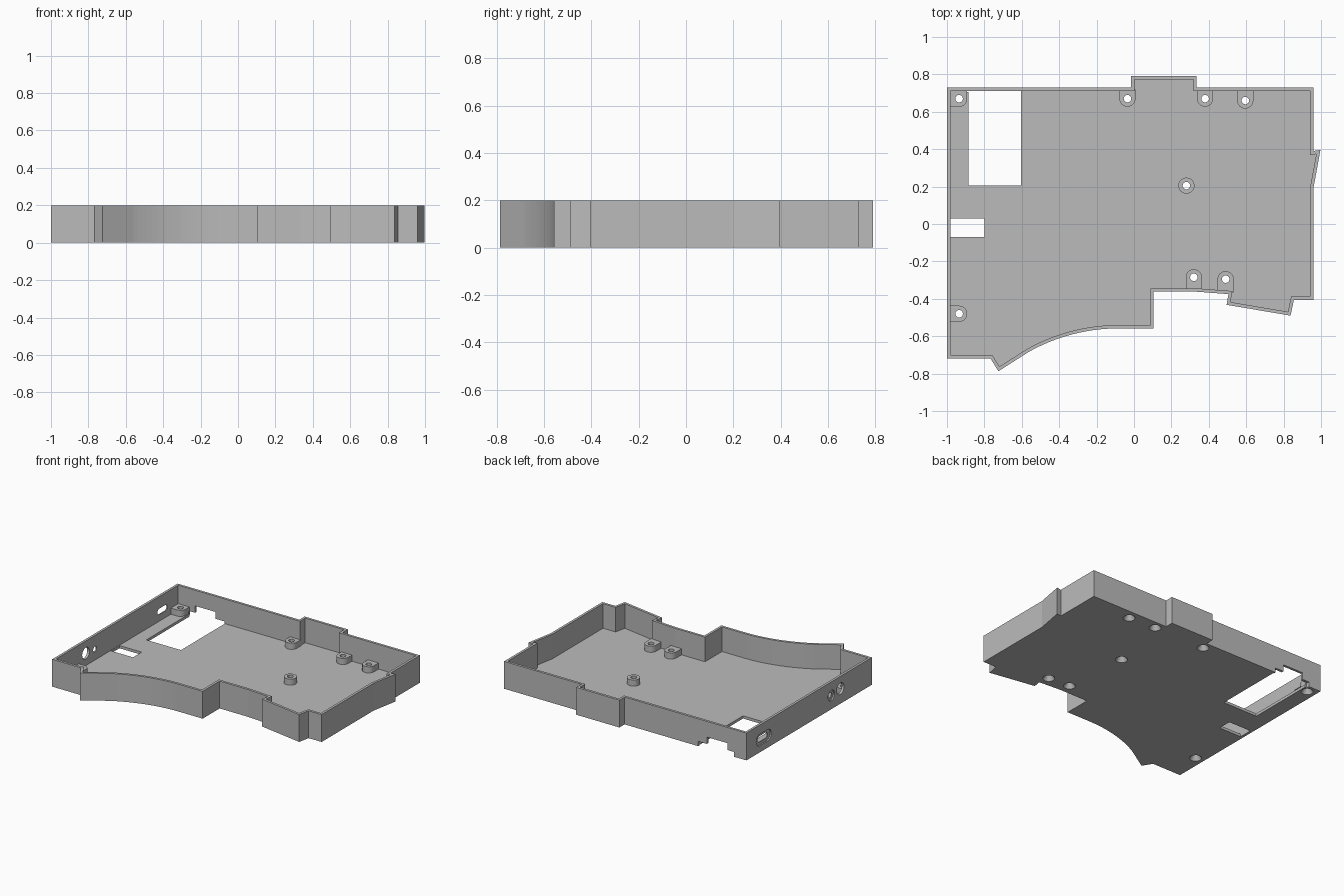
import bpy, bmesh
from math import sin, cos, radians, pi
from mathutils import Vector

if "Cube" in bpy.data.objects:
    bpy.data.objects.remove(bpy.data.objects["Cube"])

WALL, FLOOR, HEIGHT = 0.018, 0.02, 0.2

grey = bpy.data.materials.new("grey plastic")
grey.use_nodes = True
grey.diffuse_color = (0.5, 0.5, 0.5, 1)
grey.node_tree.nodes["Principled BSDF"].inputs["Base Color"].default_value = (0.5, 0.5, 0.5, 1)


def finish(name, bm):
    bmesh.ops.recalc_face_normals(bm, faces=bm.faces)
    mesh = bpy.data.meshes.new(name)
    bm.to_mesh(mesh)
    bm.free()
    mesh.materials.append(grey)
    obj = bpy.data.objects.new(name, mesh)
    bpy.context.collection.objects.link(obj)
    return obj


def bridge(bm, a, b):
    for i in range(len(a)):
        j = (i + 1) % len(a)
        bm.faces.new((a[i], a[j], b[j], b[i]))


def prism(name, pts, lo, hi, axis="z"):
    """Extrude a flat outline along an axis."""
    place = {"x": lambda a, b, h: (h, a, b),
             "y": lambda a, b, h: (a, h, b),
             "z": lambda a, b, h: (a, b, h)}[axis]
    bm = bmesh.new()
    low = [bm.verts.new(place(a, b, lo)) for a, b in pts]
    high = [bm.verts.new(place(a, b, hi)) for a, b in pts]
    bm.faces.new(low)
    bm.faces.new(high)
    bridge(bm, low, high)
    return finish(name, bm)


def cone(name, x, y, r1, r2, lo, hi):
    bm = bmesh.new()
    bmesh.ops.create_cone(bm, cap_ends=True, segments=32, radius1=r1, radius2=r2, depth=hi - lo)
    bmesh.ops.translate(bm, verts=bm.verts, vec=(x, y, (lo + hi) / 2))
    return finish(name, bm)


def arc(x, y, r, start, end, n=16):
    steps = [radians(start + (end - start) * i / n) for i in range(n + 1)]
    return [(x + r * cos(t), y + r * sin(t)) for t in steps]


def rect(x0, x1, y0, y1):
    return [(x0, y0), (x1, y0), (x1, y1), (x0, y1)]


def slot(y, z, half, r):
    return arc(y + half, z, r, -90, 90) + arc(y - half, z, r, 90, 270)


def inset(pts, d):
    """Mitred offset towards the inside of a clockwise outline."""
    result = []
    for i, p in enumerate(pts):
        a, b, c = Vector(pts[i - 1]), Vector(p), Vector(pts[(i + 1) % len(pts)])
        u, v = (b - a).normalized(), (c - b).normalized()
        n1, n2 = Vector((u.y, -u.x)), Vector((v.y, -v.x))
        result.append(tuple(b + (n1 + n2) * d / (1 + n1.dot(n2))))
    return result


def combine(target, tool, operation):
    mod = target.modifiers.new(operation, "BOOLEAN")
    mod.operation, mod.solver, mod.object = operation, "EXACT", tool
    bpy.context.view_layer.objects.active = target
    bpy.ops.object.modifier_apply(modifier=mod.name)
    bpy.data.objects.remove(tool)


# Tray outline, clockwise, with a sweeping curve at the front
outline = [(-1, 0.73), (-0.015, 0.73), (-0.015, 0.79), (0.335, 0.79), (0.335, 0.73),
           (0.96, 0.73), (0.96, 0.39), (0.997, 0.397), (0.96, 0.195), (0.96, -0.405),
           (0.855, -0.405), (0.837, -0.49), (0.495, -0.432), (0.505, -0.375),
           (0.335, -0.362), (0.105, -0.362), (0.105, -0.558)]
outline += arc(-0.08, -1.548, 0.99, 90, 119, 18)
outline += [(-0.725, -0.787), (-0.768, -0.718), (-1, -0.718)]
inner = inset(outline, WALL)

# Hollow tray shell
bm = bmesh.new()
rings = [[bm.verts.new((x, y, z)) for x, y in pts] for pts, z in
         ((outline, 0), (outline, HEIGHT), (inner, HEIGHT), (inner, FLOOR))]
for a, b in zip(rings, rings[1:]):
    bridge(bm, a, b)
bm.faces.new(rings[0])
bm.faces.new(rings[-1])
tray = finish("tray", bm)

# Screw bosses: centre, direction of the nearest wall, distance into that wall
BOSS_R, BOSS_TOP = 0.043, 0.065
bosses = [(-0.035, 0.67, 90, 0.05), (0.38, 0.67, 90, 0.05), (0.595, 0.66, 90, 0.06),
          (0.32, -0.285, 270, 0.07), (0.49, -0.295, 270, 0.07), (-0.935, -0.48, 180, 0.055),
          (0.28, 0.205, None, 0), (-0.935, 0.67, "corner", 0.05)]
for x, y, way, reach in bosses:
    if way is None:
        shape = arc(x, y, BOSS_R, 0, 348.75, 31)
    elif way == "corner":
        shape = arc(x, y, BOSS_R, -90, 0) + [(x + BOSS_R, y + reach), (x - reach, y + reach),
                                             (x - reach, y - BOSS_R)]
    else:
        d = Vector((round(cos(radians(way))), round(sin(radians(way)))))
        side = Vector((-d.y, d.x)) * BOSS_R
        end = Vector((x, y)) + d * reach
        shape = arc(x, y, BOSS_R, way + 90, way + 270) + [tuple(end - side), tuple(end + side)]
    combine(tray, prism("screw_boss", shape, FLOOR / 2, BOSS_TOP), "UNION")

# Screw holes, countersunk from below
for x, y, way, reach in bosses:
    combine(tray, cone("screw_hole", x, y, 0.02, 0.02, -0.05, 0.1), "DIFFERENCE")
    combine(tray, cone("countersink", x, y, 0.046, 0.019, -0.01, 0.035), "DIFFERENCE")

# Floor windows, stepped notch in the back wall, and ports in the side wall
port_a, port_b = (-0.25, 0.1), (-0.355, 0.11)
cutters = [
    prism("large_window", rect(-0.885, -0.605, 0.205, 0.714), -0.05, 0.035),
    prism("small_window", rect(-0.98, -0.8, -0.07, 0.03), -0.05, 0.035),
    prism("back_notch", rect(-0.9, -0.61, -0.05, 0.035), 0.705, 0.76, "y"),
    prism("back_notch_upper", rect(-0.845, -0.68, 0.02, 0.085), 0.705, 0.76, "y"),
    prism("slot_recess", slot(0.53, 0.09, 0.045, 0.042), -1.05, -0.99, "x"),
    prism("slot_port", slot(0.53, 0.09, 0.035, 0.022), -1.05, -0.97, "x"),
    prism("round_recess", arc(*port_a, 0.038, 0, 345, 23), -1.05, -0.99, "x"),
    prism("round_port_small", arc(*port_a, 0.02, 0, 345, 23), -1.05, -0.97, "x"),
    prism("round_port_large", arc(*port_b, 0.042, 0, 345, 23), -1.05, -0.97, "x"),
]
for cutter in cutters:
    combine(tray, cutter, "DIFFERENCE")
